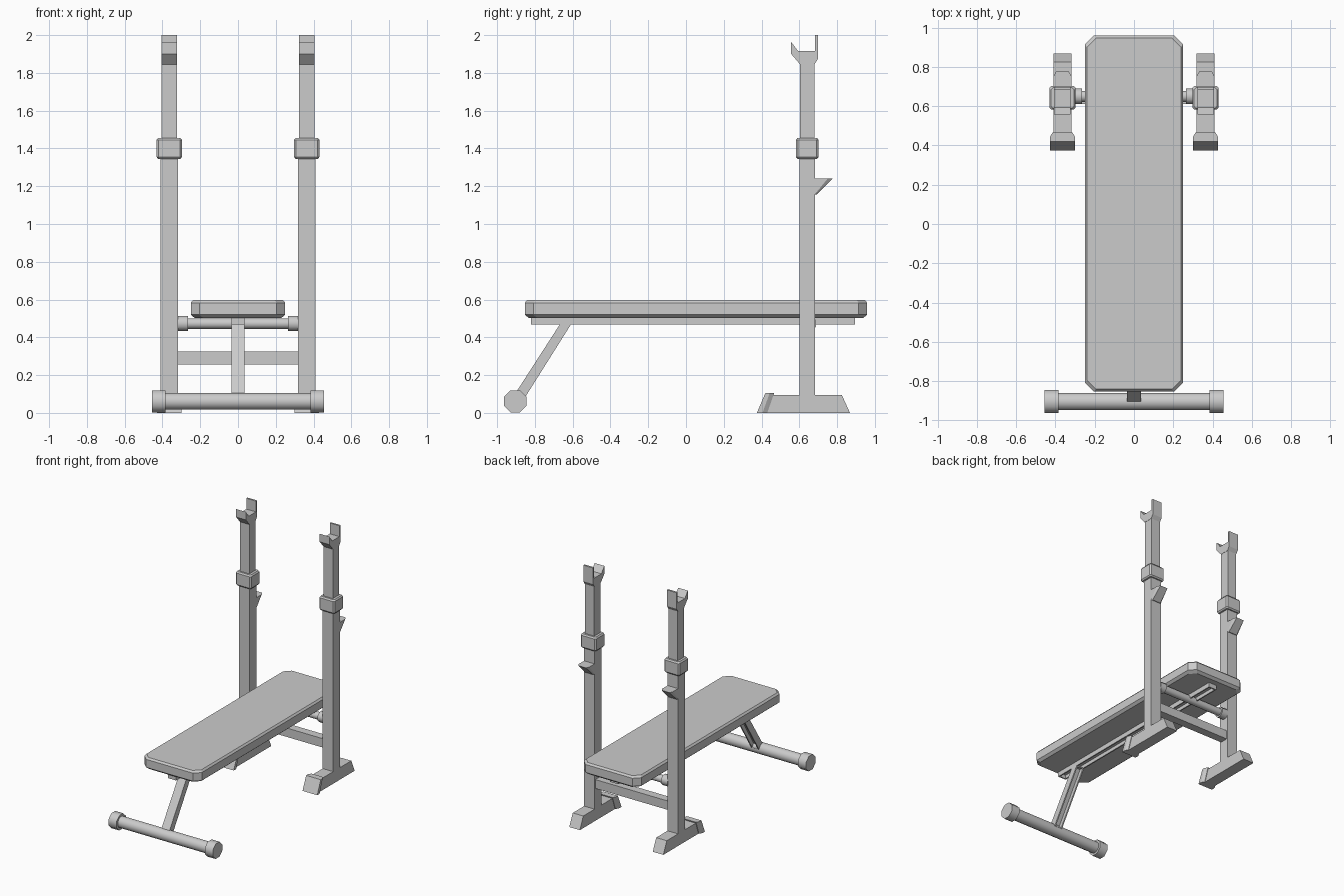
import bpy, bmesh, math
from mathutils import Vector, Matrix

if "Cube" in bpy.data.objects:
    bpy.data.objects.remove(bpy.data.objects["Cube"])


def finish(name, bm, smooth=None):
    bmesh.ops.recalc_face_normals(bm, faces=bm.faces)
    me = bpy.data.meshes.new(name)
    bm.to_mesh(me)
    bm.free()
    ob = bpy.data.objects.new(name, me)
    bpy.context.collection.objects.link(ob)
    if smooth:
        bpy.ops.object.select_all(action='DESELECT')
        ob.select_set(True)
        bpy.context.view_layer.objects.active = ob
        bpy.ops.object.shade_smooth_by_angle(angle=math.radians(smooth))
    return ob


def prism(name, profile, x0, x1, recess=None, depth=0.03):
    """Extrude a (y, z) profile along x; optionally hollow the face looking along recess."""
    bm = bmesh.new()
    a = [bm.verts.new((x0, y, z)) for y, z in profile]
    b = [bm.verts.new((x1, y, z)) for y, z in profile]
    n = len(profile)
    bm.faces.new(a)
    bm.faces.new(b[::-1])
    for i in range(n):
        j = (i + 1) % n
        bm.faces.new((a[i], b[i], b[j], a[j]))
    if recess:
        bmesh.ops.recalc_face_normals(bm, faces=bm.faces)
        bm.normal_update()
        f = max(bm.faces, key=lambda f: f.normal.dot(Vector(recess)))
        d = -f.normal.copy() * depth
        bmesh.ops.inset_individual(bm, faces=[f], thickness=0.014)
        f = bmesh.ops.extrude_discrete_faces(bm, faces=[f])['faces'][0]
        bmesh.ops.translate(bm, verts=f.verts, vec=d)
    return finish(name, bm)


def box(name, x0, x1, y0, y1, z0, z1, **kw):
    return prism(name, [(y0, z0), (y1, z0), (y1, z1), (y0, z1)], x0, x1, **kw)


def hull(name, points):
    bm = bmesh.new()
    for p in points:
        bm.verts.new(p)
    bmesh.ops.convex_hull(bm, input=bm.verts)
    bmesh.ops.dissolve_limit(bm, angle_limit=0.01, verts=bm.verts, edges=bm.edges)
    return finish(name, bm)


def layered(name, cx, cy, hx, hy, cut, layers):
    """Block with chamfered plan corners; layers are (z, inset)."""
    pts = []
    for z, i in layers:
        for sx in (-1, 1):
            for sy in (-1, 1):
                pts.append((cx + sx * (hx - i), cy + sy * (hy - i - cut), z))
                pts.append((cx + sx * (hx - i - cut), cy + sy * (hy - i), z))
    return hull(name, pts)


def rod(name, x0, x1, y, z, r, sides=12):
    bm = bmesh.new()
    bmesh.ops.create_cone(bm, cap_ends=True, segments=sides, radius1=r, radius2=r, depth=abs(x1 - x0))
    m = (Matrix.Translation(((x0 + x1) / 2, y, z)) @ Matrix.Rotation(math.pi / 2, 4, 'Y')
         @ Matrix.Rotation(math.pi / sides, 4, 'Z'))
    bmesh.ops.transform(bm, matrix=m, verts=bm.verts)
    return finish(name, bm, 50)


# Bench pad and the channel rail beneath it
layered("bench_pad", 0, 0.053, 0.25, 0.906, 0.045,
        [(0.503, 0.02), (0.52, 0), (0.583, 0), (0.597, 0.012)])
box("bench_rail", -0.035, 0.035, -0.82, 0.895, 0.467, 0.505, recess=(0, 0, -1), depth=0.028)

# Slanted front leg and its floor bar
prism("front_leg", [(-0.667, 0.47), (-0.608, 0.47), (-0.865, 0.062), (-0.915, 0.085)],
      -0.035, 0.035, recess=(0, 0.85, -0.53), depth=0.03)
rod("front_floor_bar", -0.41, 0.41, -0.904, 0.061, 0.045)

# Rear cross members
rod("bench_support_bar", -0.3, 0.3, 0.65, 0.473, 0.029)
box("lower_crossbar", -0.33, 0.33, 0.61, 0.675, 0.255, 0.325)

CX, CY = 0.364, 0.642
for s, side in ((-1, "left"), (1, "right")):
    x = s * CX
    # End caps on the two round bars
    rod(f"floor_bar_cap_{side}", s * 0.385, s * 0.455, -0.904, 0.061, 0.0635, 8)
    rod(f"support_bar_cap_{side}", s * 0.265, s * 0.322, 0.65, 0.473, 0.042, 8)

    # Telescoping upright with collar
    box(f"outer_upright_{side}", x - 0.046, x + 0.046, 0.6, 0.684, 0.05, 1.36)
    box(f"inner_upright_{side}", x - 0.04, x + 0.04, 0.604, 0.68, 1.34, 1.86)
    layered(f"upright_collar_{side}", x, CY, 0.067, 0.06, 0.01,
            [(1.345, 0.008), (1.355, 0), (1.445, 0), (1.456, 0.008)])

    # Bar cradle on top
    prism(f"bar_cradle_{side}",
          [(0.604, 1.845), (0.68, 1.845), (0.698, 1.873), (0.698, 2.0), (0.683, 2.0),
           (0.683, 1.915), (0.594, 1.915), (0.557, 1.963), (0.557, 1.9)], x - 0.042, x + 0.042)

    # Rear hook
    hull(f"rear_hook_{side}",
         [(x + k * w, y, z) for k in (-1, 1) for w, y, z in
          ((0.046, 0.68, 1.24), (0.046, 0.75, 1.24), (0.033, 0.775, 1.24),
           (0.046, 0.68, 1.155), (0.036, 0.69, 1.155))])

    # Floor foot with wide front cap
    prism(f"foot_{side}", [(0.385, 0), (0.868, 0), (0.825, 0.095), (0.425, 0.095)],
          x - 0.046, x + 0.046)
    hull(f"foot_cap_{side}",
         [(x + k * w, y, z) for k in (-1, 1) for w, y, z in
          ((0.064, 0.375, 0), (0.064, 0.405, 0), (0.05, 0.43, 0),
           (0.064, 0.42, 0.105), (0.064, 0.443, 0.105), (0.05, 0.467, 0.105))])
